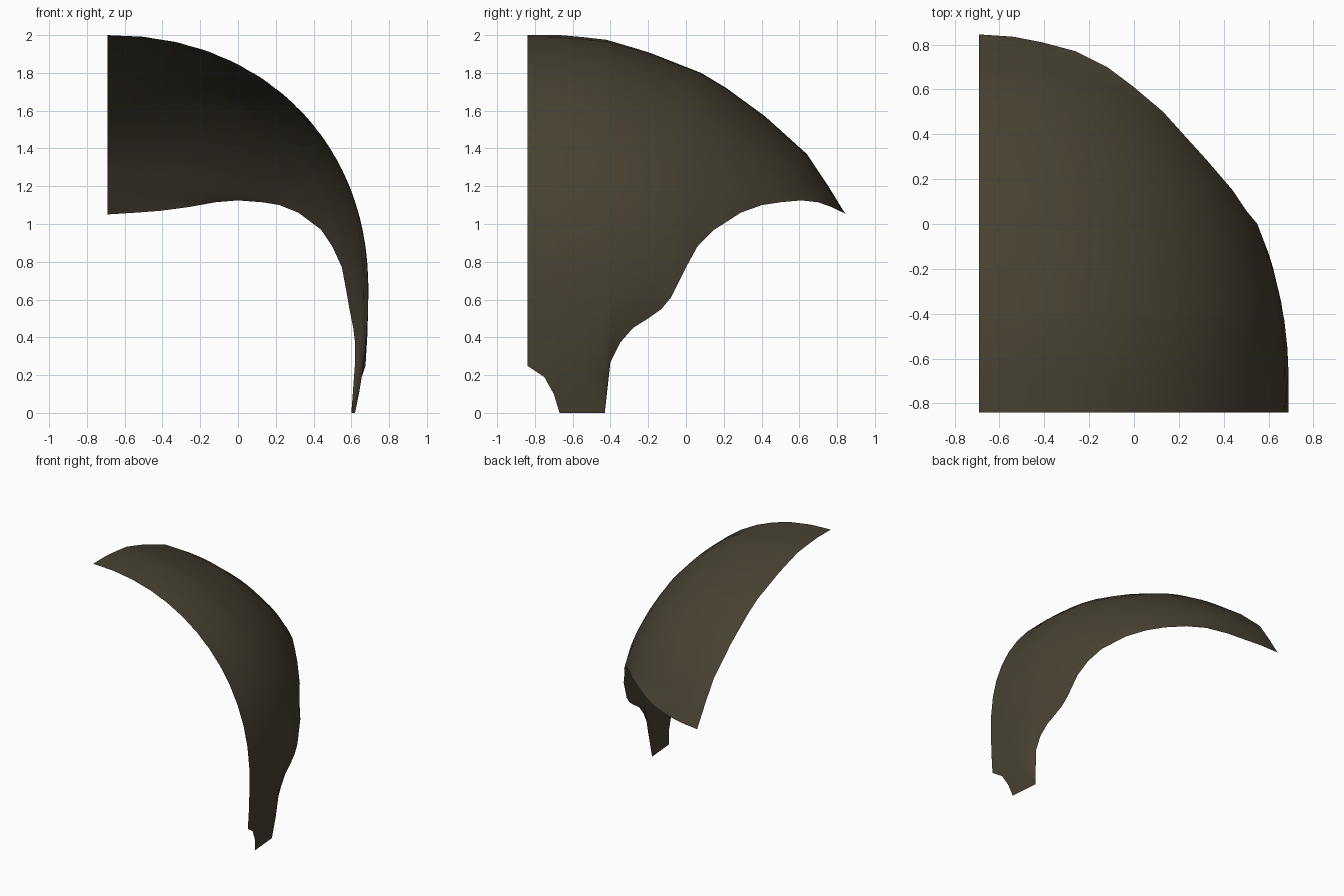
import bpy
import bmesh
from math import acos, cos, sin, pi, sqrt

cube = bpy.data.objects.get("Cube")
if cube:
    bpy.data.objects.remove(cube, do_unlink=True)

STEPS = 16          # points down each rib
CENTRE_X = -0.69    # straight edge along the crown
WAIST_Z = 0.65      # height where the shell is widest
ROUND = 0.94        # slightly squarer than an ellipse

# Crown edge, as (y, z) from the front to the back tip
CROWN = [(-.84, 2), (-.64, 2), (-.42, 1.975), (-.2, 1.91), (.08, 1.8),
         (.33, 1.65), (.64, 1.37), (.76, 1.19), (.845, 1.05)]

# Lower rim, as (x, y, z) from the front to the back tip
RIM = [(.675, -.84, .25), (.655, -.75, .19), (.64, -.7, .1), (.62, -.67, 0),
       (.61, -.55, 0), (.6, -.43, 0), (.62, -.4, .27), (.62, -.35, .37),
       (.61, -.28, .45), (.6, -.2, .5), (.59, -.13, .55), (.58, -.08, .61),
       (.55, 0, .77), (.5, .06, .88), (.44, .15, .97), (.32, .29, 1.06),
       (.22, .4, 1.1), (.13, .5, 1.115), (0, .61, 1.125), (-.12, .7, 1.115),
       (-.26, .77, 1.09), (-.41, .81, 1.07), (-.54, .835, 1.06),
       (CENTRE_X, .845, 1.05)]

# Where each rib starts on the crown, from the y of its end on the rim
RIB_START = [(-.84, -.84), (.06, .08), (.29, .42), (.4, .64),
             (.61, .75), (.77, .81), (.845, .845)]


def lookup(table, value):
    """Straight-line interpolation in a list of pairs."""
    for (a, fa), (b, fb) in zip(table, table[1:]):
        if value <= b:
            return fa + (fb - fa) * (value - a) / (b - a)
    return table[-1][1]


def rib(end_x, end_y, end_z):
    """Points of one rib, from the crown down to the rim."""
    start_y = lookup(RIB_START, end_y)
    start_z = max(lookup(CROWN, start_y), end_z + 0.001)
    height = start_z - WAIST_Z
    has_leg = end_z < WAIST_Z
    if has_leg:
        arc = pi / 2
        total = arc + (WAIST_Z - end_z) / height
        back = max(0, end_y + 0.7) / 1.6
        wide_x = CENTRE_X + 1.38 * sqrt(1 - back * back)
    else:
        arc = total = acos(((end_z - WAIST_Z) / height) ** (1 / ROUND))
        wide_x = end_x
    points = []
    for j in range(STEPS + 1):
        angle = total * j / STEPS
        if angle <= arc:
            x = CENTRE_X + (wide_x - CENTRE_X) * (sin(angle) / sin(arc)) ** ROUND
            z = WAIST_Z + height * max(0, cos(angle)) ** ROUND
        else:
            drop = (angle - arc) / (total - arc)
            x = wide_x + (end_x - wide_x) * drop ** 2
            z = WAIST_Z + (end_z - WAIST_Z) * drop
        y = start_y + (end_y - start_y) * (start_z - z) / (start_z - end_z)
        points.append((x, y, z))
    return points


# Curved shell panel, lofted through the ribs
bm = bmesh.new()
ribs = [[bm.verts.new(p) for p in rib(*end)] for end in RIM]
for near, far in zip(ribs, ribs[1:]):
    for j in range(STEPS):
        bm.faces.new((near[j], near[j + 1], far[j + 1], far[j]))
bmesh.ops.remove_doubles(bm, verts=bm.verts, dist=0.002)

mesh = bpy.data.meshes.new("shell_panel")
bm.to_mesh(mesh)
bm.free()
shell = bpy.data.objects.new("shell_panel", mesh)
bpy.context.collection.objects.link(shell)

# Dark olive brown finish
colour = (0.066, 0.054, 0.033, 1)
finish = bpy.data.materials.new("dark_olive_brown")
finish.use_nodes = True
finish.diffuse_color = colour
finish.node_tree.nodes["Principled BSDF"].inputs["Base Color"].default_value = colour
mesh.materials.append(finish)

bpy.ops.object.select_all(action="DESELECT")
shell.select_set(True)
bpy.context.view_layer.objects.active = shell
bpy.ops.object.shade_smooth_by_angle(angle=pi / 6)
